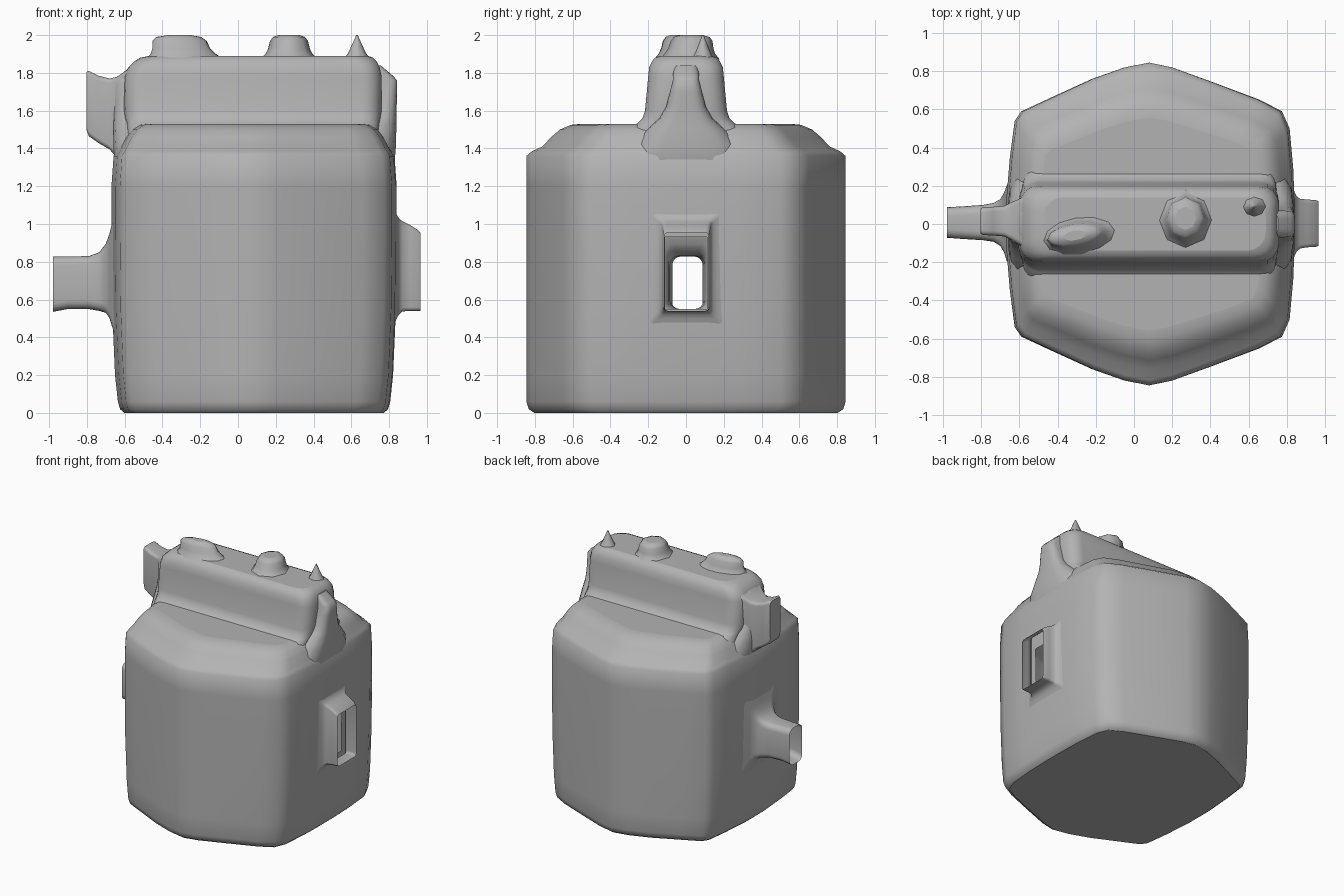
import bpy, bmesh, math

# Dark grey shared by every part
grey = bpy.data.materials.new("dark_grey")
grey.diffuse_color = (.45, .45, .45, 1)


def loft(name, rings, cap_start=True, cap_end=True, skip=None, angle=55):
    """Skin a list of closed rings; skip(centre) leaves openings."""
    bm = bmesh.new()
    rows = [[bm.verts.new(p) for p in ring] for ring in rings]
    n = len(rows[0])
    for a, b in zip(rows, rows[1:]):
        for i in range(n):
            j = (i + 1) % n
            bm.faces.new((a[i], a[j], b[j], b[i]))
    if cap_start:
        bm.faces.new(rows[0][::-1])
    if cap_end:
        bm.faces.new(rows[-1])
    bmesh.ops.recalc_face_normals(bm, faces=bm.faces[:])
    if skip:
        holes = [f for f in bm.faces if skip(f.calc_center_median())]
        bmesh.ops.delete(bm, geom=holes, context='FACES')
    me = bpy.data.meshes.new(name)
    bm.to_mesh(me)
    bm.free()
    me.materials.append(grey)
    ob = bpy.data.objects.new(name, me)
    bpy.context.collection.objects.link(ob)
    bpy.context.view_layer.objects.active = ob
    bpy.ops.object.select_all(action='DESELECT')
    ob.select_set(True)
    bpy.ops.object.shade_smooth_by_angle(angle=math.radians(angle))
    for p in me.polygons:
        if len(p.vertices) > 4:      # flat end caps
            p.use_smooth = False
    return ob


def rounded_rect(u0, u1, v0, v1, r, seg=4):
    """Rounded rectangle as 2D points, counter-clockwise."""
    pts = []
    for k, (cu, cv) in enumerate(((u1 - r, v1 - r), (u0 + r, v1 - r),
                                  (u0 + r, v0 + r), (u1 - r, v0 + r))):
        for s in range(seg + 1):
            a = math.pi / 2 * (k + s / seg)
            pts.append((cu + r * math.cos(a), cv + r * math.sin(a)))
    return pts


def x_loft(name, sections, r, **kw):
    """Loft along x; each section is (x, y0, y1, z0, z1)."""
    rings = [[(x, u, v) for u, v in rounded_rect(y0, y1, z0, z1, r)]
             for x, y0, y1, z0, z1 in sections]
    return loft(name, rings, **kw)


# Main body: six-sided plan with softened corners, open behind the two ports
half = [(0.84, 0.11), (0.835, 0.28), (0.815, 0.50), (0.775, 0.59), (0.66, 0.65),
        (0.42, 0.74), (0.20, 0.82), (0.08, 0.845), (-0.05, 0.82), (-0.22, 0.76),
        (-0.45, 0.655), (-0.59, 0.59), (-0.625, 0.54), (-0.65, 0.35), (-0.67, 0.11)]
plan = half + [(x, -y) for x, y in reversed(half)]
levels = [(0, .91, .95), (.02, .94, .985), (.06, .955, 1), (.2, .975, 1), (.55, .995, 1),
          (.93, 1, 1), (1.2, 1, 1), (1.36, .985, 1), (1.385, .965, .965), (1.41, .945, .90),
          (1.46, .91, .845), (1.50, .87, .79), (1.525, .82, .72), (1.53, .77, .66)]
loft("body", [[(.085 + (x - .085) * sx, y * sy, z) for x, y in plan] for z, sx, sy in levels],
     skip=lambda c: abs(c.y) < .01 and .56 < c.z < .92 and abs(c.x - .085) > .6)

# Raised ridge along the top, flaring into the shoulders
ridge = [(1.40, -.58, .74, .34), (1.51, -.585, .745, .29), (1.535, -.59, .75, .255),
         (1.56, -.60, .755, .23), (1.60, -.605, .76, .217), (1.78, -.60, .76, .20),
         (1.83, -.58, .75, .195), (1.86, -.55, .735, .18), (1.88, -.52, .715, .165),
         (1.89, -.47, .69, .14)]
loft("top_ridge", [[(u, v, z) for u, v in rounded_rect(x0, x1, -w, w, .10)]
                   for z, x0, x1, w in ridge])

# Tapering saddles joining the ridge ends to the side walls: (z, x end, half width)
right_saddle = [(1.24, .80, .38), (1.34, .83, .34), (1.42, .837, .29), (1.50, .838, .21),
                (1.56, .838, .14), (1.62, .84, .105), (1.70, .843, .085), (1.76, .843, .07),
                (1.785, .82, .07), (1.84, .755, .06)]
left_saddle = [(1.24, -.63, .38), (1.34, -.655, .34), (1.42, -.66, .29), (1.50, -.66, .21),
               (1.56, -.66, .15), (1.62, -.66, .12), (1.74, -.66, .11), (1.77, -.65, .11),
               (1.80, -.61, .10), (1.85, -.55, .10)]
for name, rows in (("right_saddle", right_saddle), ("left_saddle", left_saddle)):
    loft(name, [[(u, v, z) for u, v in rounded_rect(min(x, .1), max(x, .1), -w, w, w * .6)]
                for z, x, w in rows])

# Lug sticking out of the left end
x_loft("left_lug", [(-.58, -.12, .14, 1.25, 1.82), (-.64, -.085, .115, 1.35, 1.78),
                    (-.68, -.065, .095, 1.395, 1.77), (-.74, -.06, .09, 1.43, 1.785),
                    (-.79, -.058, .088, 1.465, 1.81), (-.803, -.05, .08, 1.50, 1.805)], .025)

# Open side ports with flared roots
x_loft("left_port", [(-.64, -.24, .25, .38, 1.08), (-.668, -.19, .20, .46, 1.0),
                     (-.68, -.15, .165, .50, .95), (-.70, -.115, .13, .53, .895),
                     (-.735, -.093, .11, .54, .85), (-.79, -.085, .10, .55, .83),
                     (-.90, -.078, .092, .55, .828), (-.98, -.072, .088, .535, .828)],
       .045, cap_start=False, cap_end=False)
x_loft("right_port", [(.82, -.22, .22, .44, 1.12), (.840, -.17, .17, .50, 1.05),
                      (.852, -.145, .145, .52, 1.03), (.87, -.128, .132, .537, 1.015),
                      (.91, -.122, .128, .54, .995), (.95, -.12, .125, .54, .97),
                      (.965, -.115, .12, .54, .955)], .02, cap_start=False, cap_end=False)


def knob(name, rings, turn=0, sides=12):
    """Small knob; each ring is (z, x, y, radius_x, radius_y)."""
    ca, sa = math.cos(turn), math.sin(turn)
    loops = []
    for z, x, y, rx, ry in rings:
        loop = []
        for i in range(sides):
            a = 2 * math.pi * i / sides
            u, v = rx * math.cos(a), ry * math.sin(a)
            loop.append((x + u * ca - v * sa, y + u * sa + v * ca, z))
        loops.append(loop)
    loft(name, loops)


# Knobs on top of the ridge
knob("long_knob", [(1.87, -.28, -.06, .21, .11), (1.90, -.29, -.06, .175, .085),
                   (1.93, -.30, -.06, .155, .07), (1.97, -.31, -.06, .145, .06),
                   (1.99, -.315, -.06, .12, .045), (2.0, -.31, -.06, .06, .025)], turn=.15)
knob("round_knob", [(1.87, .27, .02, .16, .16), (1.90, .27, .02, .125, .135),
                    (1.93, .27, .025, .11, .12), (1.97, .27, .03, .10, .11),
                    (1.99, .27, .03, .085, .095), (2.0, .27, .03, .055, .06)], sides=8)
knob("spike_knob", [(1.87, .63, .09, .07, .06), (1.91, .63, .09, .045, .04),
                    (1.96, .63, .09, .022, .02), (2.0, .63, .09, .004, .004)], sides=8)
